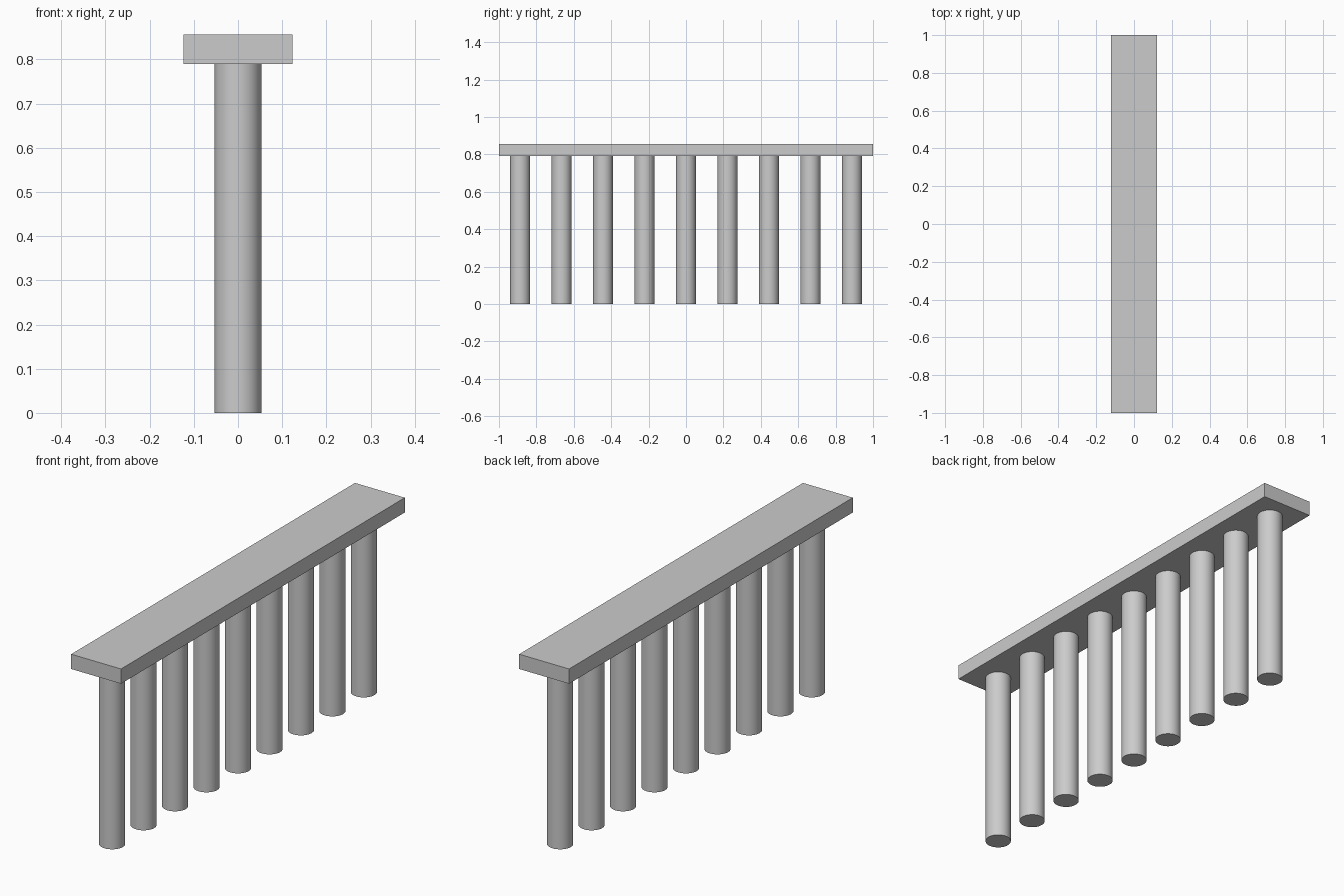
import bpy
import math

cube = bpy.data.objects.get("Cube")
if cube:
    bpy.data.objects.remove(cube, do_unlink=True)

COLUMN_COUNT = 9
COLUMN_RADIUS = 0.053
COLUMN_HEIGHT = 0.79
END_COLUMN_Y = 0.887
SLAB_SIZE = (0.246, 2.0, 0.066)

# Plain grey stone
stone = bpy.data.materials.new("grey_stone")
stone.use_nodes = True
grey = (0.6, 0.6, 0.6, 1.0)
stone.diffuse_color = grey
stone.node_tree.nodes["Principled BSDF"].inputs["Base Color"].default_value = grey


def finish(name):
    obj = bpy.context.object
    obj.name = name
    obj.data.materials.append(stone)
    return obj


# Flat slab resting on the columns
bpy.ops.mesh.primitive_cube_add(size=1, location=(0, 0, COLUMN_HEIGHT + SLAB_SIZE[2] / 2))
slab = finish("top_slab")
slab.scale = SLAB_SIZE
bpy.ops.object.transform_apply(location=False, rotation=False, scale=True)

# Row of evenly spaced round columns
spacing = 2 * END_COLUMN_Y / (COLUMN_COUNT - 1)
for i in range(COLUMN_COUNT):
    y = -END_COLUMN_Y + i * spacing
    bpy.ops.mesh.primitive_cylinder_add(vertices=48, radius=COLUMN_RADIUS,
                                        depth=COLUMN_HEIGHT,
                                        location=(0, y, COLUMN_HEIGHT / 2))
    finish(f"column_{i + 1}")
    bpy.ops.object.shade_smooth_by_angle(angle=math.radians(30))
